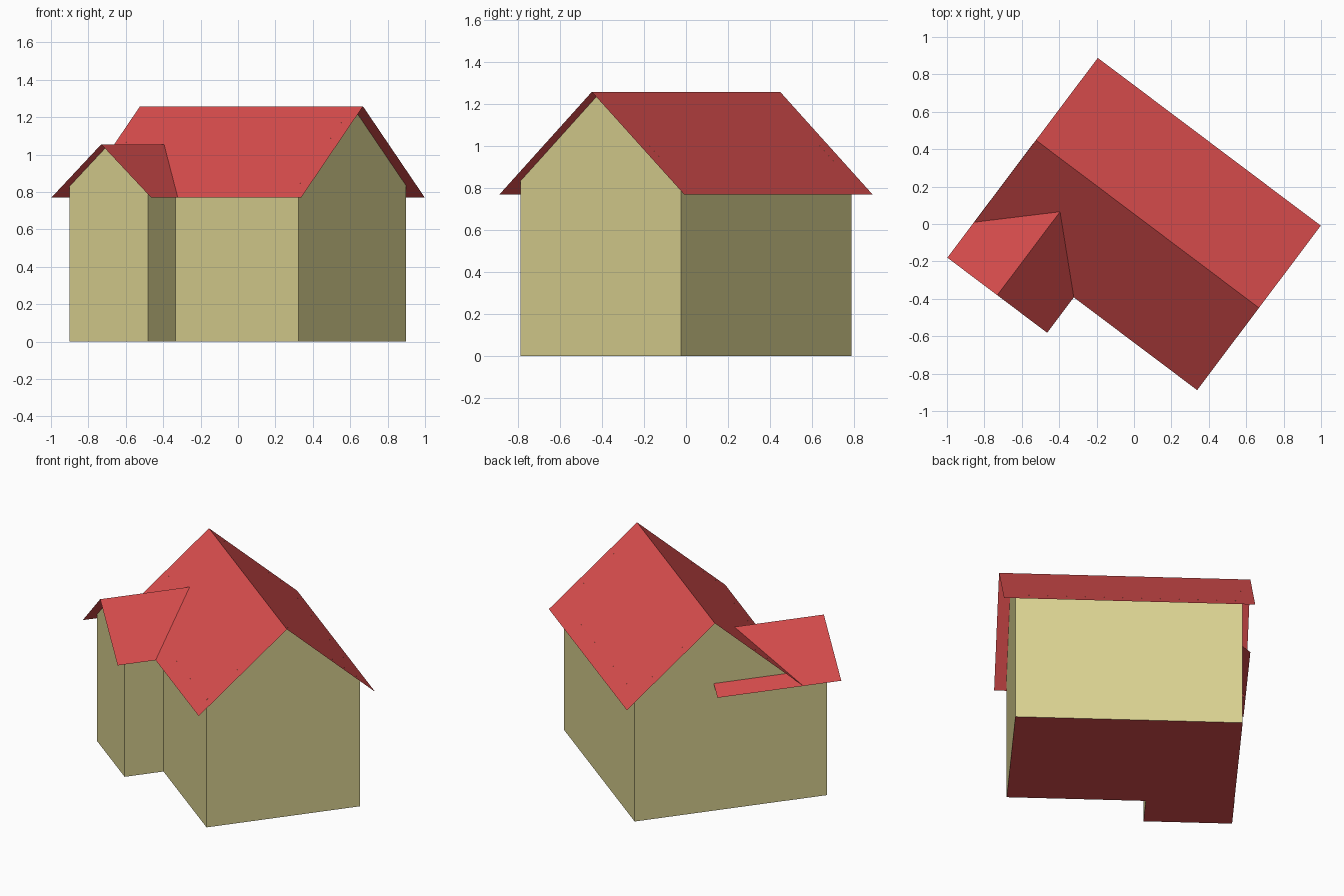
import bpy, bmesh
from math import atan2
from mathutils import Matrix

cube = bpy.data.objects.get("Cube")
if cube:
    bpy.data.objects.remove(cube, do_unlink=True)


def material(name, rgb):
    m = bpy.data.materials.new(name)
    m.use_nodes = True
    m.diffuse_color = (*rgb, 1)
    m.node_tree.nodes["Principled BSDF"].inputs["Base Color"].default_value = (*rgb, 1)
    return m


RED = material("roof red", (0.70, 0.075, 0.075))
CREAM = material("wall cream", (0.70, 0.64, 0.281))

# The house is turned on its plot; parts are made in its own axes
PLACE = Matrix.Translation((0.072, 0, 0)) @ Matrix.Rotation(atan2(-0.601, 0.799), 4, "Z")
# The wing's ridge runs across the main ridge
WING = PLACE @ Matrix.Translation((-0.413, 0, 0)) @ Matrix.Rotation(atan2(1, 0), 4, "Z")


def make(name, bm, place, mats):
    mesh = bpy.data.meshes.new(name)
    bm.to_mesh(mesh)
    bm.free()
    mesh.transform(place)
    for m in mats:
        mesh.materials.append(m)
    ob = bpy.data.objects.new(name, mesh)
    bpy.context.collection.objects.link(ob)


def roof(name, x0, x1, half, eave, ridge, place):
    """Thin gable roof: two sheets sharing a ridge along x."""
    bm = bmesh.new()
    rows = [[bm.verts.new((x, y, z)) for x in (x0, x1)]
            for y, z in ((-half, eave), (0, ridge), (half, eave))]
    for a, b in zip(rows, rows[1:]):
        bm.faces.new((a[0], a[1], b[1], b[0]))
    make(name, bm, place, [RED])


def walls(name, x0, x1, half, top, ridge, place, far_gable=True):
    """Gabled walls and a floor, open under the roof."""
    bm = bmesh.new()
    outline = ((-half, top), (-half, 0), (half, 0), (half, top), (0, ridge))
    near, far = [[bm.verts.new((x, y, z)) for y, z in outline] for x in (x0, x1)]
    for i in range(3):
        face = bm.faces.new((near[i], near[i + 1], far[i + 1], far[i]))
        face.material_index = int(i == 1)   # floor is red
    bm.faces.new(near[::-1])
    if far_gable:
        bm.faces.new(far)
    bm.normal_update()
    # every wall faces outward
    for f in bm.faces:
        c = f.calc_center_median()
        out = c.x - (x0 + x1) / 2, c.y, c.z - top / 2
        if sum(a * b for a, b in zip(f.normal, out)) < 0:
            f.normal_flip()
    make(name, bm, place, [CREAM, RED])


# Main house
walls("main_walls", -0.675, 0.675, 0.478, 0.834, 1.258, PLACE)
roof("main_roof", -0.746, 0.746, 0.55, 0.77, 1.258, PLACE)

# Front wing, its roof running back under the main ridge
walls("wing_walls", -0.72, -0.478, 0.263, 0.83, 1.055, WING, far_gable=False)
roof("wing_roof", -0.787, -0.015, 0.334, 0.77, 1.055, WING)
